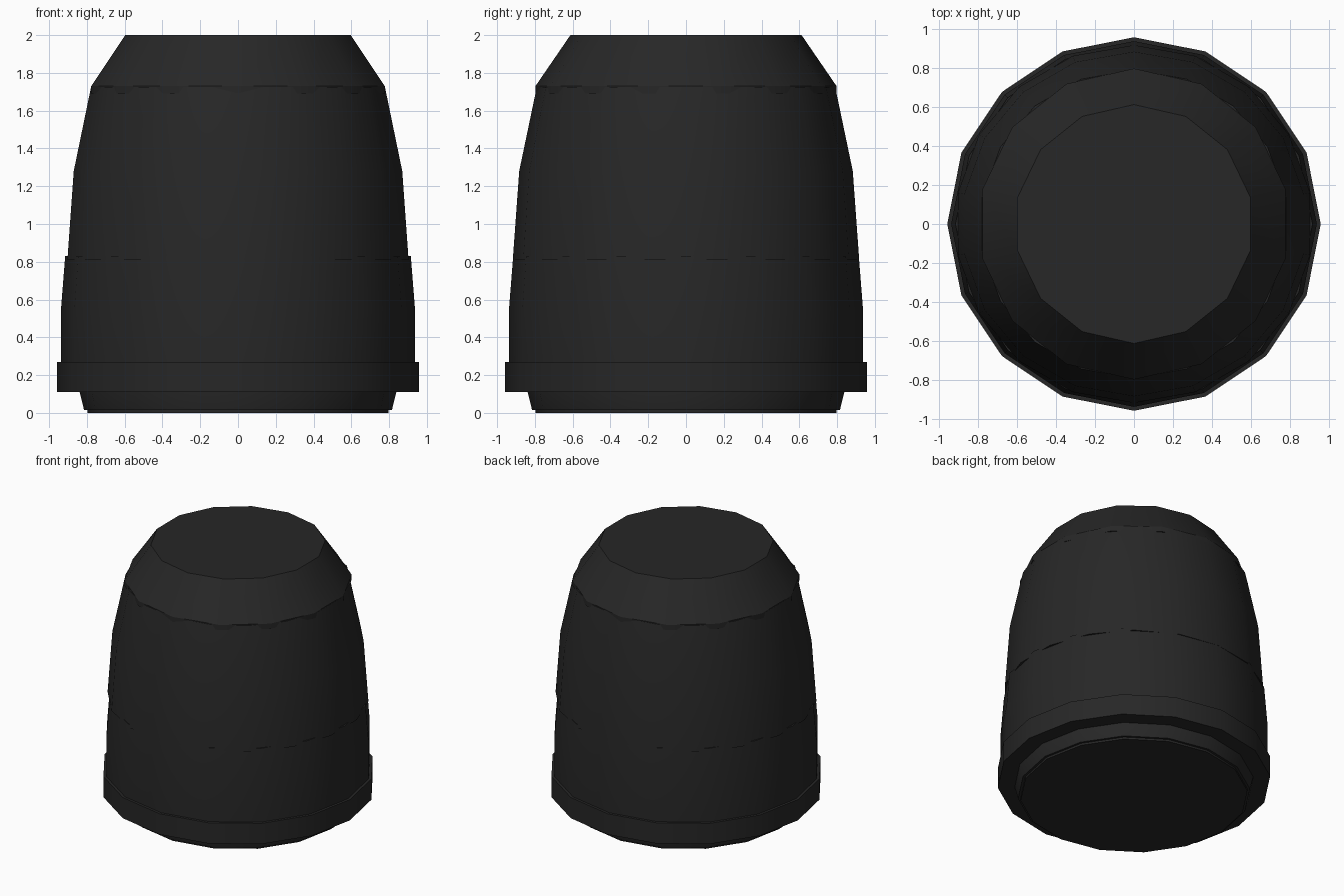
import bpy
import bmesh
import math

cube = bpy.data.objects.get("Cube")
if cube:
    bpy.data.objects.remove(cube, do_unlink=True)

# One matte black colour
COLOUR = (0.02, 0.02, 0.02, 1)
black = bpy.data.materials.new("matte black")
black.use_nodes = True
black.diffuse_color = COLOUR
shader = black.node_tree.nodes["Principled BSDF"]
shader.inputs["Base Color"].default_value = COLOUR
shader.inputs["Roughness"].default_value = 0.7


def turned(name, sides, profile):
    """Closed turned part from (radius, height) pairs, with a corner on the y axis."""
    bm = bmesh.new()
    rings = []
    for r, z in profile:
        angles = [math.pi / 2 + math.tau * i / sides for i in range(sides)]
        rings.append([bm.verts.new((r * math.cos(a), r * math.sin(a), z)) for a in angles])
    for low, high in zip(rings, rings[1:]):
        for i in range(sides):
            j = (i + 1) % sides
            bm.faces.new((low[i], low[j], high[j], high[i]))
    bm.faces.new(rings[0][::-1])
    bm.faces.new(rings[-1])
    mesh = bpy.data.meshes.new(name)
    bm.to_mesh(mesh)
    bm.free()
    mesh.materials.append(black)
    obj = bpy.data.objects.new(name, mesh)
    bpy.context.collection.objects.link(obj)
    bpy.ops.object.select_all(action="DESELECT")
    obj.select_set(True)
    bpy.context.view_layer.objects.active = obj
    bpy.ops.object.shade_smooth_by_angle(angle=math.radians(30))
    return obj


# Foot and its tapered neck
turned("foot_disc", 16, [(0.797, 0), (0.797, 0.03)])
turned("tapered_neck", 16, [(0.815, 0.015), (0.838, 0.11), (0.838, 0.14)])

# Projecting rim
turned("rim", 16, [(0.957, 0.11), (0.957, 0.27)])

# Lower and upper sleeves of the body
turned("lower_body", 16, [(0.937, 0.25), (0.937, 0.55), (0.915, 0.83)])
turned("upper_body", 18, [(0.917, 0.81), (0.883, 1.28), (0.79, 1.725)])

# Bevelled cap
turned("cap", 14, [(0.797, 1.69), (0.797, 1.73), (0.612, 2)])
